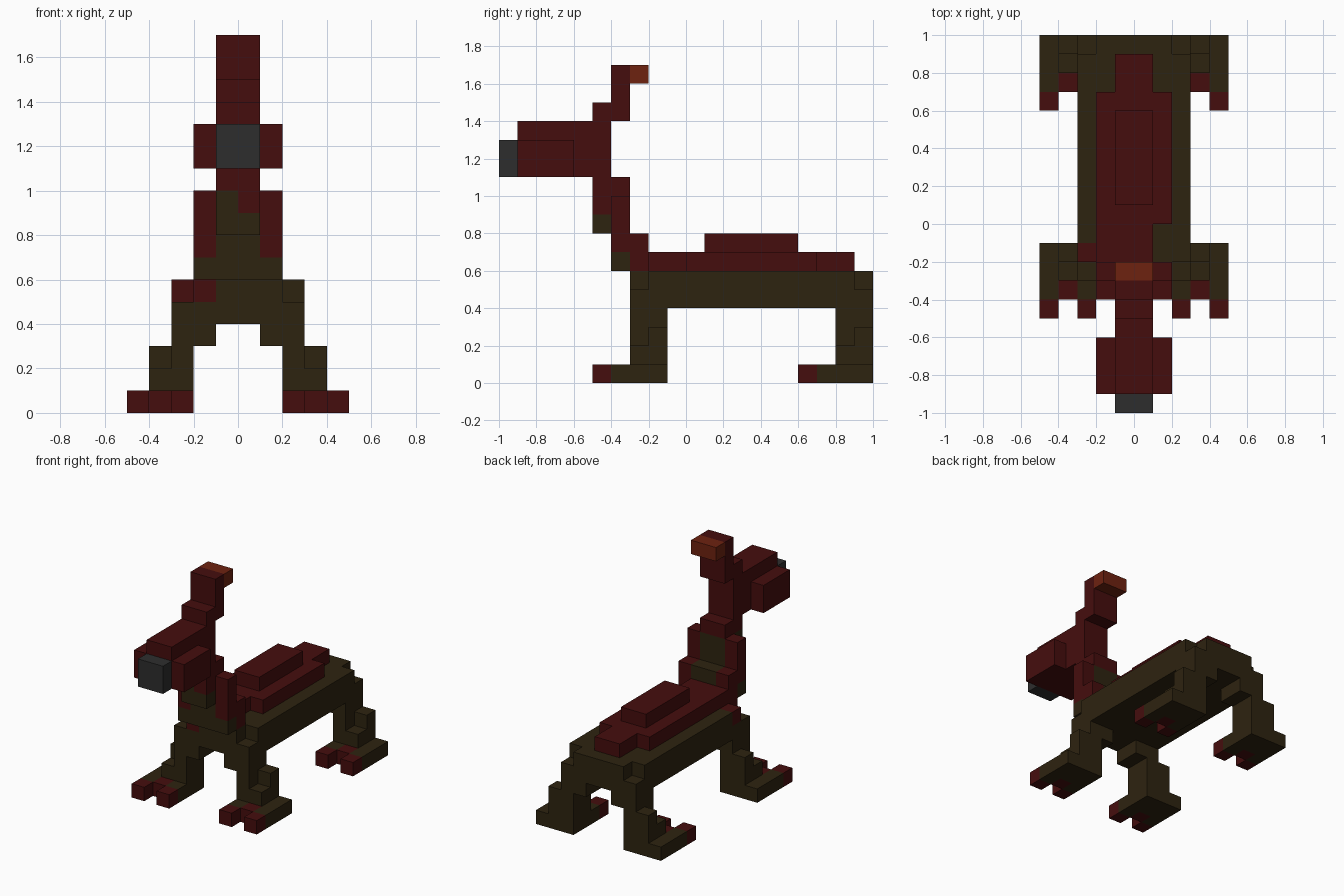
import bpy
import bmesh

if "Cube" in bpy.data.objects:
    bpy.data.objects.remove(bpy.data.objects["Cube"])

U = 0.1  # size of one block


def material(name, rgb):
    m = bpy.data.materials.new(name)
    m.use_nodes = True
    m.diffuse_color = (*rgb, 1)
    m.node_tree.nodes["Principled BSDF"].inputs["Base Color"].default_value = (*rgb, 1)
    return m


red = material("dark red", (0.060, 0.004, 0.004))
brown = material("dark brown", (0.027, 0.017, 0.005))
grey = material("charcoal grey", (0.027, 0.027, 0.027))
orange = material("rust orange", (0.155, 0.016, 0.005))


def part(name, mat, *boxes, flip=1, dy=0):
    """Flat-faced part made of boxes (x0, x1, y0, y1, z0, z1) in blocks."""
    bm = bmesh.new()
    for x0, x1, y0, y1, z0, z1 in boxes:
        if flip < 0:
            x0, x1 = -x1, -x0
        made = bmesh.ops.create_cube(bm, size=1)
        for v in made["verts"]:
            v.co = (U * (x1 if v.co.x > 0 else x0),
                    U * ((y1 if v.co.y > 0 else y0) + dy),
                    U * (z1 if v.co.z > 0 else z0))
    mesh = bpy.data.meshes.new(name)
    bm.to_mesh(mesh)
    bm.free()
    mesh.materials.append(mat)
    ob = bpy.data.objects.new(name, mesh)
    bpy.context.collection.objects.link(ob)


# Four identical legs, mirrored across x and repeated at the rear
for end, dy in (("front", 0), ("rear", 11)):
    for side, flip in (("left", 1), ("right", -1)):
        tag = f"{end}_{side}"
        part(f"{tag}_leg", brown,
             (1, 3, -3, -1, 3, 4), (2, 3, -3, -1, 1, 3),
             (3, 4, -3, -1, 1, 2), (3, 4, -2, -1, 2, 3), flip=flip, dy=dy)
        part(f"{tag}_foot", brown,
             (2, 5, -3, -1, 0, 1), (2, 3, -4, -3, 0, 1),
             (4, 5, -4, -3, 0, 1), flip=flip, dy=dy)
        part(f"{tag}_toes", red,
             (2, 3, -5, -4, 0, 1), (4, 5, -5, -4, 0, 1),
             (3, 4, -4, -3, 0, 1), flip=flip, dy=dy)

# Body, with a red patch on the right shoulder
part("body", brown,
     (-3, 3, -3, 10, 4, 5), (-3, 3, -1, 9, 5, 6), (-2, 2, 9, 10, 5, 6),
     (-2, 3, -2, -1, 5, 6), (-1, 2, -3, -2, 5, 6))
part("shoulder_patch", red, (-2, -1, -3, -2, 5, 6), (-3, -2, -2, -1, 5, 6))

# Back plates
part("back_plate", red,
     (-2, 2, 0, 7, 6, 7), (-1, 1, 7, 9, 6, 7),
     (-2, 1, -2, 0, 6, 7), (-2, 2, -3, -2, 6, 7))
part("back_ridge", red, (-1, 1, 1, 6, 7, 8))

# Neck: brown core with red sides and top
part("chest", brown, (-2, 2, -4, -3, 6, 7))
part("neck_core", brown,
     (-1, 1, -4, -2, 7, 8), (-1, 1, -4, -3, 8, 10),
     (-1, 1, -5, -4, 8, 9), (-1, 0, -5, -4, 9, 10))
for side, flip in (("left", 1), ("right", -1)):
    part(f"neck_side_{side}", red,
         (1, 2, -4, -3, 7, 10), (1, 2, -3, -2, 7, 8), flip=flip)
part("neck_top", red, (-1, 1, -5, -3, 10, 11), (0, 1, -5, -4, 9, 10))

# Head
part("head", red, (-1, 1, -9, -4, 11, 14))
for side, flip in (("left", 1), ("right", -1)):
    part(f"cheek_{side}", red, (1, 2, -9, -6, 11, 13), flip=flip)
part("muzzle", grey, (-1, 1, -10, -9, 11, 13))

# Crest rising from the back of the head
part("crest", red, (-1, 1, -5, -3, 14, 15), (-1, 1, -4, -3, 15, 17))
part("crest_tip", orange, (-1, 1, -3, -2, 16, 17))
